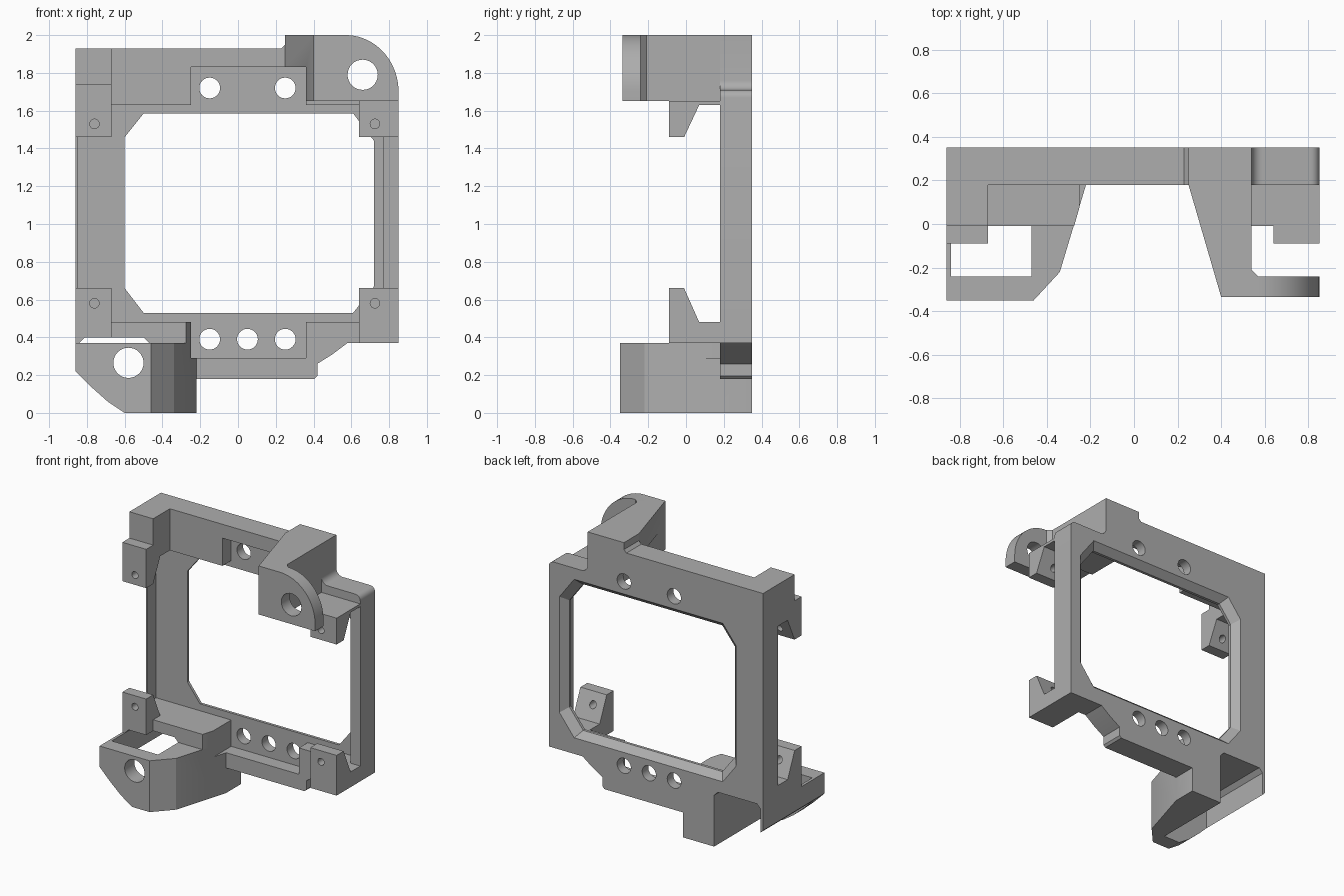
import bpy
import bmesh
from math import cos, sin, pi, radians

default = bpy.data.objects.get("Cube")
if default:
    bpy.data.objects.remove(default, do_unlink=True)

grey = bpy.data.materials.new("plain_grey")
grey.use_nodes = True
colour = (0.42, 0.42, 0.42, 1)
grey.diffuse_color = colour
grey.node_tree.nodes["Principled BSDF"].inputs["Base Color"].default_value = colour

PLACE = {
    "x": lambda p, d: (d, p[0], p[1]),
    "y": lambda p, d: (p[0], d, p[1]),
    "z": lambda p, d: (p[0], p[1], d),
}


def loft(name, axis, *sections):
    """Solid through (depth, outline) sections along one axis."""
    bm = bmesh.new()
    rings = [[bm.verts.new(PLACE[axis](p, d)) for p in pts] for d, pts in sections]
    bm.faces.new(rings[0])
    bm.faces.new(rings[-1])
    for a, b in zip(rings, rings[1:]):
        for i in range(len(a)):
            j = (i + 1) % len(a)
            bm.faces.new((a[i], a[j], b[j], b[i]))
    bmesh.ops.recalc_face_normals(bm, faces=bm.faces)
    mesh = bpy.data.meshes.new(name)
    bm.to_mesh(mesh)
    bm.free()
    mesh.materials.append(grey)
    obj = bpy.data.objects.new(name, mesh)
    bpy.context.collection.objects.link(obj)
    return obj


def prism(name, axis, lo, hi, pts):
    return loft(name, axis, (lo, pts), (hi, pts))


def rect(x0, x1, z0, z1):
    return [(x0, z0), (x1, z0), (x1, z1), (x0, z1)]


def arc(cx, cz, rx, rz, start, end, n):
    angles = [radians(start + (end - start) * i / n) for i in range(n + 1)]
    return [(cx + rx * cos(a), cz + rz * sin(a)) for a in angles]


def drill(x, z, r, lo, hi):
    return prism("cutter", "y", lo, hi, arc(x, z, r, r, 0, 360, 32)[:-1])


def cut(obj, *cutters):
    bpy.context.view_layer.objects.active = obj
    for c in cutters:
        mod = obj.modifiers.new("cut", "BOOLEAN")
        mod.operation = "DIFFERENCE"
        mod.solver = "EXACT"
        mod.object = c
        bpy.ops.object.modifier_apply(modifier=mod.name)


# Shared cutters
pad = prism("cutter", "y", -0.6, 0.28, rect(-0.25, 0.36, 0.29, 1.83))
recess = prism("cutter", "y", 0.1, 0.28, rect(-0.85, 0.77, 0.48, 1.63))
void = prism("cutter", "y", -0.24, 0.5, [
    (-0.84, -0.1), (-0.84, 0.37), (-0.81, 0.4), (-0.5, 0.4), (-0.47, 0.37), (-0.47, -0.1)])
helpers = [pad, recess, void]

# Window opening, flared at the back
inner = [(-0.6, 0.66), (-0.5, 0.53), (0.61, 0.53), (0.72, 0.67),
         (0.72, 1.44), (0.61, 1.585), (-0.5, 1.585), (-0.6, 1.46)]
flared = [(0.06 + (x - 0.06) * 1.07, 1.057 + (z - 1.057) * 1.085) for x, z in inner]
window = loft("cutter", "y", (0.2, inner), (0.3, inner), (0.351, flared))
helpers.append(window)

# Main frame
outline = [(-0.86, 0.37), (-0.86, 1.93), (0.23, 1.93), (0.25, 1.95), (0.25, 2), (0.54, 2)]
outline += arc(0.59, 1.76, 0.05, 0.05, 180, 270, 6)
outline += arc(0.81, 1.67, 0.04, 0.04, 90, 0, 6)
outline += [(0.85, 0.37), (0.58, 0.37), (0.5, 0.31), (0.42, 0.26), (0.42, 0.195),
            (0.405, 0.18), (-0.22, 0.18), (-0.22, 0.37)]
frame = prism("frame", "y", 0.18, 0.35, outline)
holes = [drill(x, z, 0.055, 0.1, 0.5)
         for x, z in [(-0.15, 1.72), (0.25, 1.72), (-0.15, 0.39), (0.05, 0.39), (0.25, 0.39)]]
cut(frame, recess, pad, window, void, *holes)

# Upper arm reaching forward, with its rounded ear
arm = prism("upper_arm", "z", 1.65, 2, [
    (0.25, 0.18), (0.4, -0.335), (0.57, -0.335), (0.57, -0.24), (0.54, -0.21), (0.54, 0.18)])
cut(arm, pad)
ear = prism("upper_ear", "y", -0.335, -0.24,
            [(0.5, 1.65), (0.5, 2)] + arc(0.57, 1.7, 0.28, 0.3, 90, 0, 20) + [(0.85, 1.65)])
ear_hole = drill(0.66, 1.79, 0.08, -0.5, -0.1)
cut(ear, ear_hole)
shelf_top = prism("upper_shelf", "z", 1.63, 1.65, rect(0.36, 0.64, -0.01, 0.18))

# Lower bracket: open pocket with a rounded outer corner
bracket = prism("lower_bracket", "z", 0, 0.37, [
    (-0.86, 0.35), (-0.86, -0.35), (-0.46, -0.35), (-0.34, -0.22), (-0.22, 0.18), (-0.22, 0.35)])
corner = prism("cutter", "y", -0.6, 0.6, [
    (-0.9, -0.1), (-0.9, 0.26), (-0.86, 0.22), (-0.78, 0.14), (-0.69, 0.06), (-0.6, 0), (-0.5, -0.1)])
bracket_hole = drill(-0.58, 0.265, 0.08, -0.5, -0.1)
cut(bracket, void, corner, pad, bracket_hole)
shelf = prism("lower_shelf", "z", 0.37, 0.48, [
    (-0.67, 0.18), (-0.67, -0.01), (-0.275, -0.01), (-0.22, 0.18)])
cut(shelf, void, pad)
helpers += holes + [ear_hole, corner, bracket_hole]

# Corner clips with hooked inner faces
hook_low = [(-0.09, 0.66), (-0.01, 0.66), (0.07, 0.48), (0.18, 0.48)]
hook_high = [(-0.09, 1.46), (-0.01, 1.46), (0.07, 1.63), (0.18, 1.63)]
clips = []
for name, x0, x1, hole_x, hole_z, profile in [
    ("lower_right_clip", -0.86, -0.67, -0.76, 0.58, hook_low + [(0.18, 0.37), (-0.09, 0.37)]),
    ("lower_left_clip", 0.64, 0.85, 0.725, 0.58, hook_low + [(0.18, 0.37), (-0.09, 0.37)]),
    ("upper_left_clip", 0.64, 0.85, 0.725, 1.53, hook_high + [(0.18, 1.65), (-0.09, 1.65)]),
    ("upper_right_clip", -0.86, -0.67, -0.76, 1.53, hook_high + [
        (0.18, 1.93), (-0.01, 1.93), (-0.01, 1.74), (-0.09, 1.74)]),
]:
    clip = prism(name, "x", x0, x1, profile)
    screw = drill(hole_x, hole_z, 0.025, -0.3, 0.15)
    cut(clip, screw, void)
    helpers.append(screw)
    clips.append(clip)

for h in helpers:
    bpy.data.objects.remove(h, do_unlink=True)

# Smooth the curved walls, keep edges sharp
bpy.ops.object.select_all(action="DESELECT")
for obj in [frame, arm, ear, shelf_top, bracket, shelf] + clips:
    obj.select_set(True)
    bpy.context.view_layer.objects.active = obj
bpy.ops.object.shade_smooth_by_angle(angle=radians(25))
